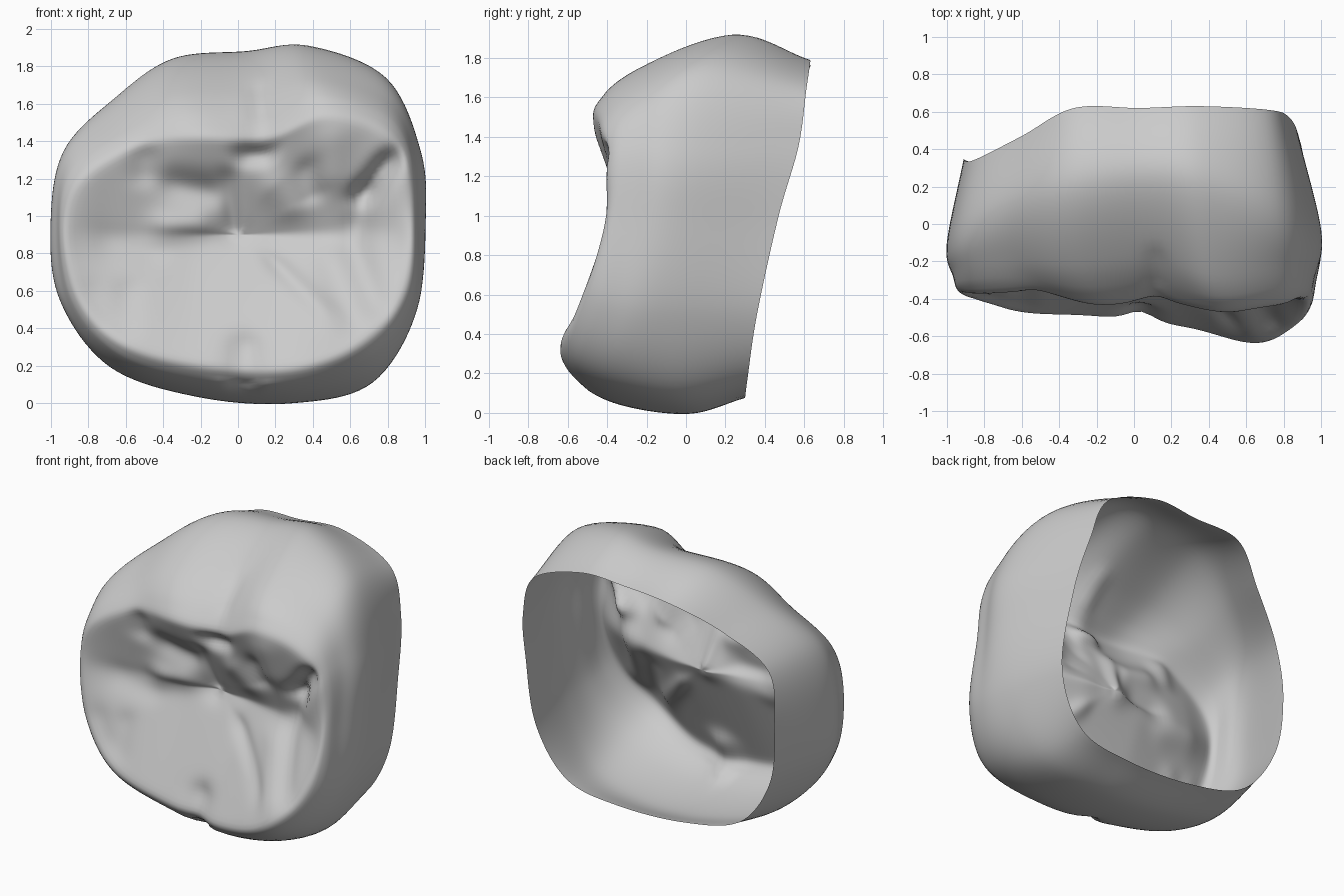
import bpy, bmesh, math
from mathutils import Vector

if "Cube" in bpy.data.objects:
    bpy.data.objects.remove(bpy.data.objects["Cube"])

# Four matching contours (x, y, z), counter-clockwise from the right side
back_rim = [(.88,.47,1.0),(.83,.57,1.35),(.72,.61,1.64),(.35,.63,1.78),(.03,.62,1.77),
            (-.32,.62,1.74),(-.6,.47,1.57),(-.86,.34,1.32),(-.91,.35,.95),(-.86,.33,.55),
            (-.62,.31,.22),(-.2,.30,.10),(.3,.30,.08),(.68,.31,.16),(.88,.36,.5)]
widest = [(1,-.05,1.0),(.97,0,1.35),(.79,.1,1.74),(.38,.22,1.91),(.05,.25,1.88),
          (-.35,.2,1.84),(-.66,.1,1.63),(-.93,-.02,1.35),(-1,-.1,.95),(-.95,-.1,.55),
          (-.68,-.05,.19),(-.2,0,.03),(.3,0,0),(.72,-.05,.11),(.95,-.08,.5)]
shoulder = [(.97,-.28,1.0),(.94,-.25,1.36),(.79,-.23,1.62),(.42,-.27,1.73),(.11,-.19,1.67),
            (-.33,-.22,1.65),(-.64,-.2,1.50),(-.91,-.22,1.30),(-.97,-.27,.95),(-.91,-.3,.53),
            (-.66,-.33,.23),(-.2,-.33,.08),(.32,-.38,.06),(.74,-.42,.20),(.95,-.33,.52)]
cusp_rim = [(.91,-.41,1.0),(.87,-.42,1.3),(.74,-.445,1.46),(.45,-.47,1.53),(.14,-.42,1.41),
            (-.2,-.44,1.42),(-.5,-.37,1.38),(-.82,-.38,1.2),(-.91,-.37,.95),(-.84,-.41,.58),
            (-.6,-.48,.32),(-.2,-.5,.21),(.28,-.56,.19),(.65,-.65,.33),(.88,-.53,.6)]
# Chewing-face strokes: x1, z1, x2, z2, radius, depth (+ is a groove, - is a ridge)
strokes = [(.04,1.33,.15,1.33,.05,.08), (.64,.95,.68,1.12,.05,.07), (.68,1.12,.81,1.30,.05,.12),
           (-.34,1.17,-.16,1.14,.08,.06), (-.38,.94,-.22,.95,.08,-.06), (-.5,1.32,-.5,1.22,.05,.05),
           (.37,1.25,.4,1.12,.05,.05), (.2,1.15,.28,1.05,.08,-.04), (-.05,1.2,-.02,.9,.05,.04),
           (.62,.85,.74,.52,.05,.05), (.5,.75,.6,.45,.07,-.03), (.2,.75,.5,.45,.05,.03),
           (-.6,.6,-.6,.4,.05,.03), (-.78,.6,-.7,.45,.05,.03), (.03,.12,.04,.3,.06,.08),
           (.12,1.45,.12,1.65,.06,.03), (-.7,.85,-.45,.8,.06,.02), (.5,1.4,.5,1.22,.1,-.04)]
valley = [(-.93,-.37), (-.7,-.28), (-.25,-.2), (.2,-.19), (.6,-.26), (.93,-.42)]
SEG, SIDE, FACE = 150, 10, 26
ZV = .9                                   # height of the central groove
CENTRE = Vector((0, 0, ZV))

def spline(a, b, c, d, t):
    return .5 * (2*b + (c-a)*t + (2*a-5*b+4*c-d)*t*t + (3*b-a-3*c+d)*t**3)

def around(contour, u):
    n = len(contour)
    i = int(u * n)
    return spline(*[Vector(contour[(i+k) % n]) for k in (-1, 0, 1, 2)], u*n - i)

def valley_y(x):
    x = max(-.93, min(.93, x))
    for (x0, y0), (x1, y1) in zip(valley, valley[1:]):
        if x <= x1:
            return y0 + (y1-y0) * (x-x0) / (x1-x0)
    return valley[-1][1]

# Cusp rim split into an upper and a lower half, each sampled by x
samples = [around(cusp_rim, j/600) for j in range(600)]
halves = [sorted((p for p in samples if (p.z >= ZV) == up), key=lambda p: p.x) for up in (False, True)]

def face_y(p):
    half = halves[p.z >= ZV]
    x = max(half[0].x, min(half[-1].x, p.x))
    for a, b in zip(half, half[1:]):
        if x <= b.x:
            r = a.lerp(b, (x-a.x) / max(b.x-a.x, 1e-6))
            break
    w = min(1, abs(p.z-ZV) / max(abs(r.z-ZV), .02))
    v = valley_y(p.x)
    return v + (r.y-v) * w

def detail(p):
    if p.y > 0:
        return 0
    total = 0
    q = Vector((p.x, p.z))
    for x1, z1, x2, z2, r, d in strokes:
        a, ab = Vector((x1, z1)), Vector((x2-x1, z2-z1))
        t = max(0, min(1, (q-a).dot(ab) / ab.length_squared))
        total += d * math.exp(-((q-a-ab*t).length / r)**2)
    return total * min(1, -p.y / .15)

# Lay out rings from the open back, over the walls, to the centre of the chewing face
rings = [[] for _ in range(3*SIDE + FACE)]
for j in range(SEG):
    k = [around(c, j/SEG) for c in (back_rim, widest, shoulder, cusp_rim)]
    rim = k[3]
    inner = rim.lerp(CENTRE, .25)
    inner.y = face_y(inner)
    pts = [k[0]*2 - k[1]] + k + [inner]
    for s in range(3):
        for i in range(SIDE):
            rings[s*SIDE + i].append(spline(*pts[s:s+4], i/SIDE))
    rings[3*SIDE].append(rim)
    for i in range(1, FACE):
        p = rim.lerp(CENTRE, i/FACE)
        p.y = face_y(p)
        rings[3*SIDE + i].append(p)

bm = bmesh.new()
def add(p):
    return bm.verts.new((p.x, p.y + detail(p), p.z))
rows = [[add(p) for p in ring] for ring in rings]
tip = add(Vector((0, valley_y(0), ZV)))
for a, b in zip(rows, rows[1:]):
    for j in range(SEG):
        n = (j+1) % SEG
        bm.faces.new((a[j], a[n], b[n], b[j]))
for j in range(SEG):
    bm.faces.new((rows[-1][j], rows[-1][(j+1) % SEG], tip))
# Soften the cusp edges and fossae
for _ in range(5):
    bmesh.ops.smooth_vert(bm, verts=[v for r in rows[3*SIDE-4:] for v in r] + [tip], factor=.5,
                          use_axis_x=True, use_axis_y=True, use_axis_z=True)
bmesh.ops.recalc_face_normals(bm, faces=bm.faces)
bm.normal_update()
if tip.normal.y > 0:
    bmesh.ops.reverse_faces(bm, faces=bm.faces)

mesh = bpy.data.meshes.new("tooth_crown")
bm.to_mesh(mesh)
bm.free()
mesh.polygons.foreach_set("use_smooth", [True] * len(mesh.polygons))
crown = bpy.data.objects.new("tooth_crown", mesh)
bpy.context.collection.objects.link(crown)
